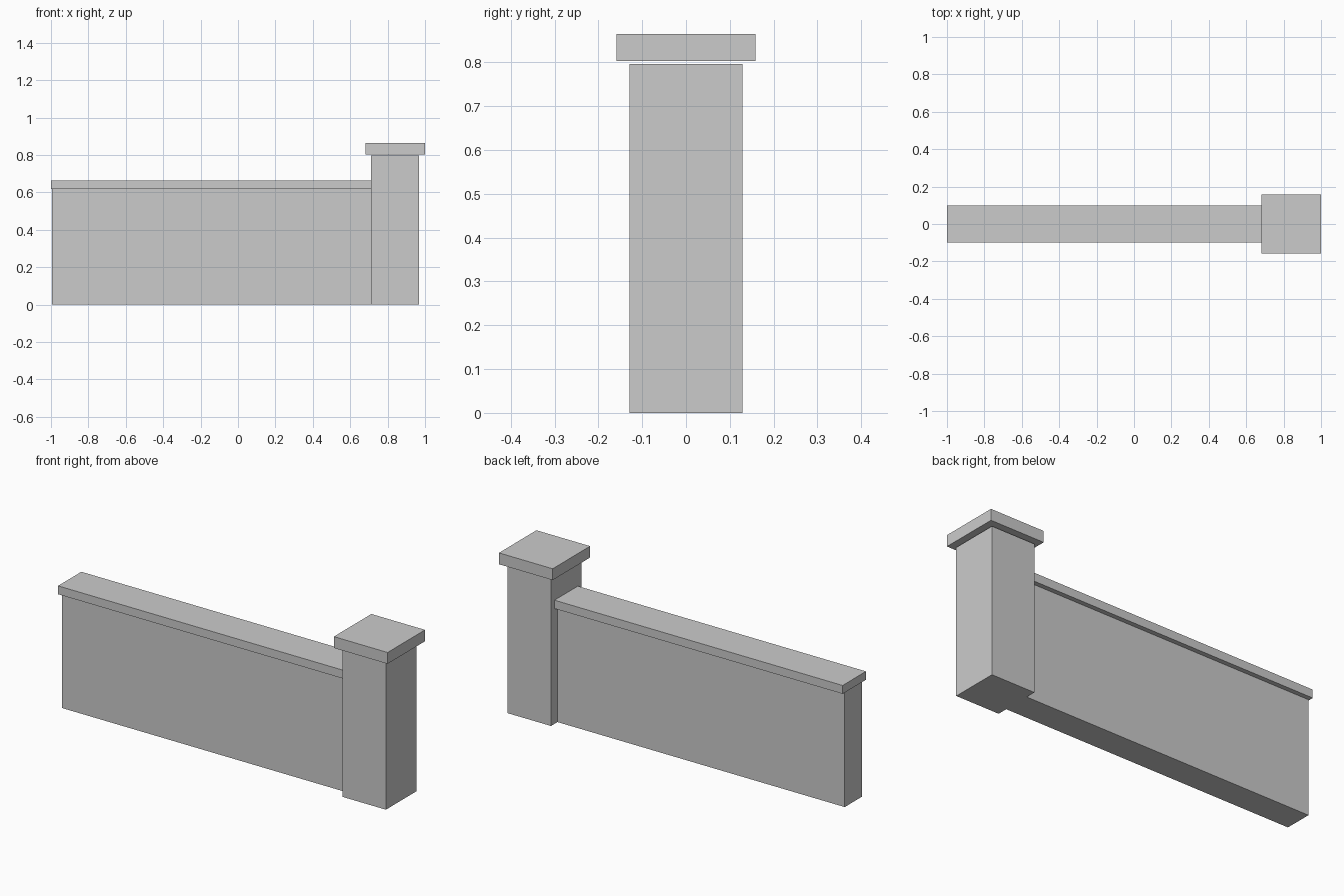
import bpy

if "Cube" in bpy.data.objects:
    bpy.data.objects.remove(bpy.data.objects["Cube"])


def box(name, x, y, z):
    """Axis-aligned box from (min, max) ranges."""
    bpy.ops.mesh.primitive_cube_add(
        size=1, location=[(a + b) / 2 for a, b in (x, y, z)])
    ob = bpy.context.object
    ob.name = name
    ob.scale = [b - a for a, b in (x, y, z)]
    bpy.ops.object.transform_apply(location=False, rotation=False, scale=True)
    return ob


# Low wall with its overhanging coping
box("wall", (-0.995, 0.713), (-0.074, 0.074), (0, 0.619))
box("wall_coping", (-1.0, 0.713), (-0.099, 0.099), (0.619, 0.664))

# End pillar and its cap, separated by a thin joint
box("pillar", (0.712, 0.969), (-0.129, 0.129), (0, 0.796))
box("pillar_cap", (0.681, 1.0), (-0.159, 0.159), (0.803, 0.864))
